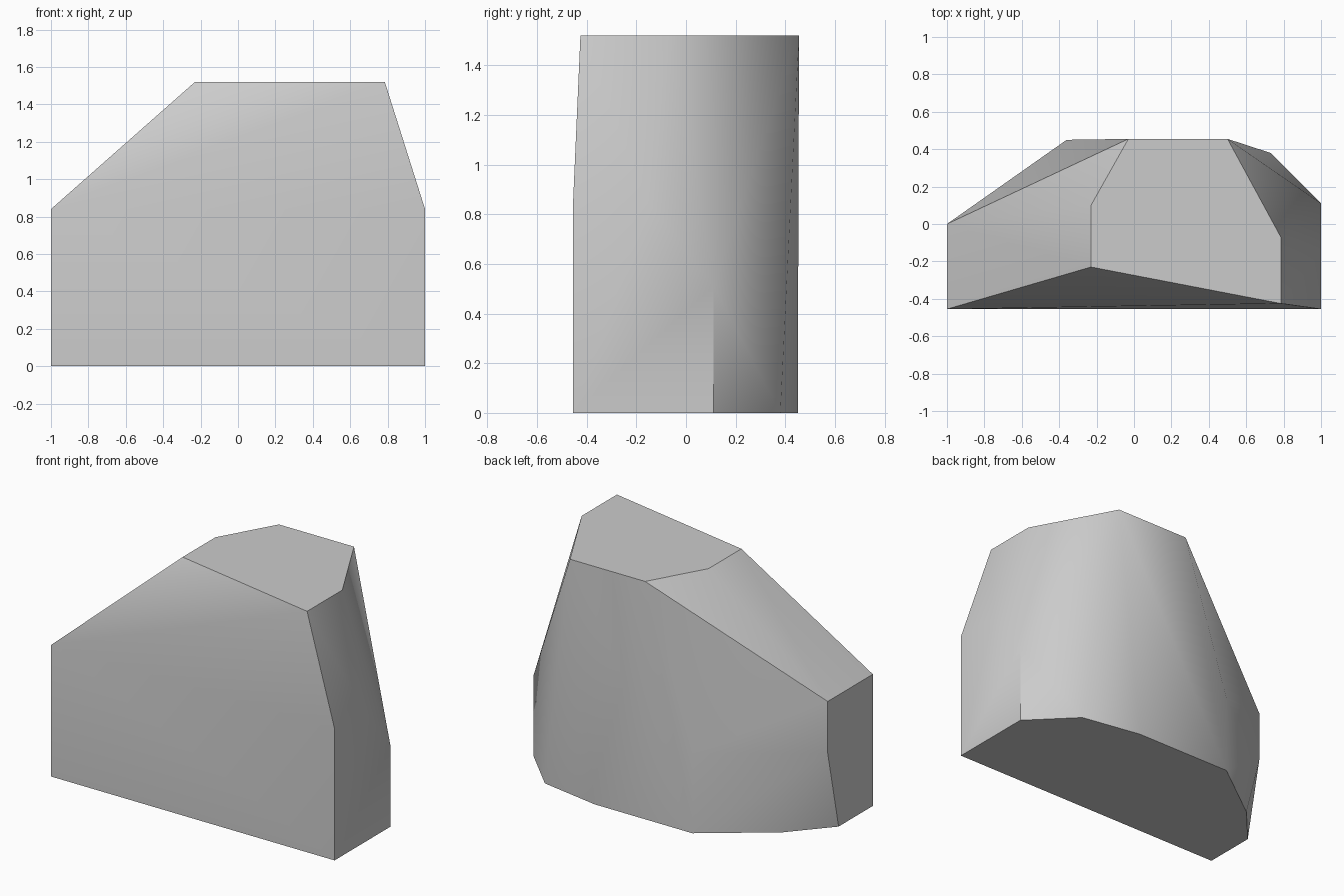
import bpy, bmesh
from math import radians

cube = bpy.data.objects.get("Cube")
if cube:
    bpy.data.objects.remove(cube, do_unlink=True)

# Stone grey
stone = bpy.data.materials.new("stone_grey")
stone.use_nodes = True
colour = (0.6, 0.6, 0.6, 1.0)
stone.diffuse_color = colour
stone.node_tree.nodes["Principled BSDF"].inputs["Base Color"].default_value = colour

FRONT, BACK = -0.455, 0.455
TOP, SHOULDER, WAIST = 1.52, 0.84, 0.51

# Outline of the rock at each level, the hull joins them into facets
levels = {
    0.0: [(-1, FRONT), (1, FRONT), (1, 0.11), (0.73, 0.38),
          (0.33, 0.45), (-0.36, 0.45), (-0.78, 0.14), (-1, -0.11)],
    WAIST: [(1, 0.11), (-0.36, 0.45), (-1, 0)],
    SHOULDER: [(-1, FRONT), (1, FRONT), (1, -0.15), (-1, 0)],
    TOP: [(-0.23, -0.23), (0.785, -0.425), (0.785, -0.07),
          (0.5, BACK), (-0.03, BACK), (-0.23, 0.10)],
}

bm = bmesh.new()
for z, outline in levels.items():
    for x, y in outline:
        bm.verts.new((x, y, z))
hull = bmesh.ops.convex_hull(bm, input=bm.verts[:])
loose = [v for v in bm.verts if not v.link_faces]
bmesh.ops.delete(bm, geom=loose, context='VERTS')

# Merge the triangles of flat facets
bmesh.ops.dissolve_limit(bm, angle_limit=radians(0.5),
                         verts=bm.verts[:], edges=bm.edges[:])
bmesh.ops.recalc_face_normals(bm, faces=bm.faces[:])

mesh = bpy.data.meshes.new("rock")
bm.to_mesh(mesh)
bm.free()
mesh.materials.append(stone)
rock = bpy.data.objects.new("rock", mesh)
bpy.context.collection.objects.link(rock)

# Soft shading with crisp main edges
bpy.ops.object.select_all(action='DESELECT')
rock.select_set(True)
bpy.context.view_layer.objects.active = rock
bpy.ops.object.shade_smooth_by_angle(angle=radians(40))
